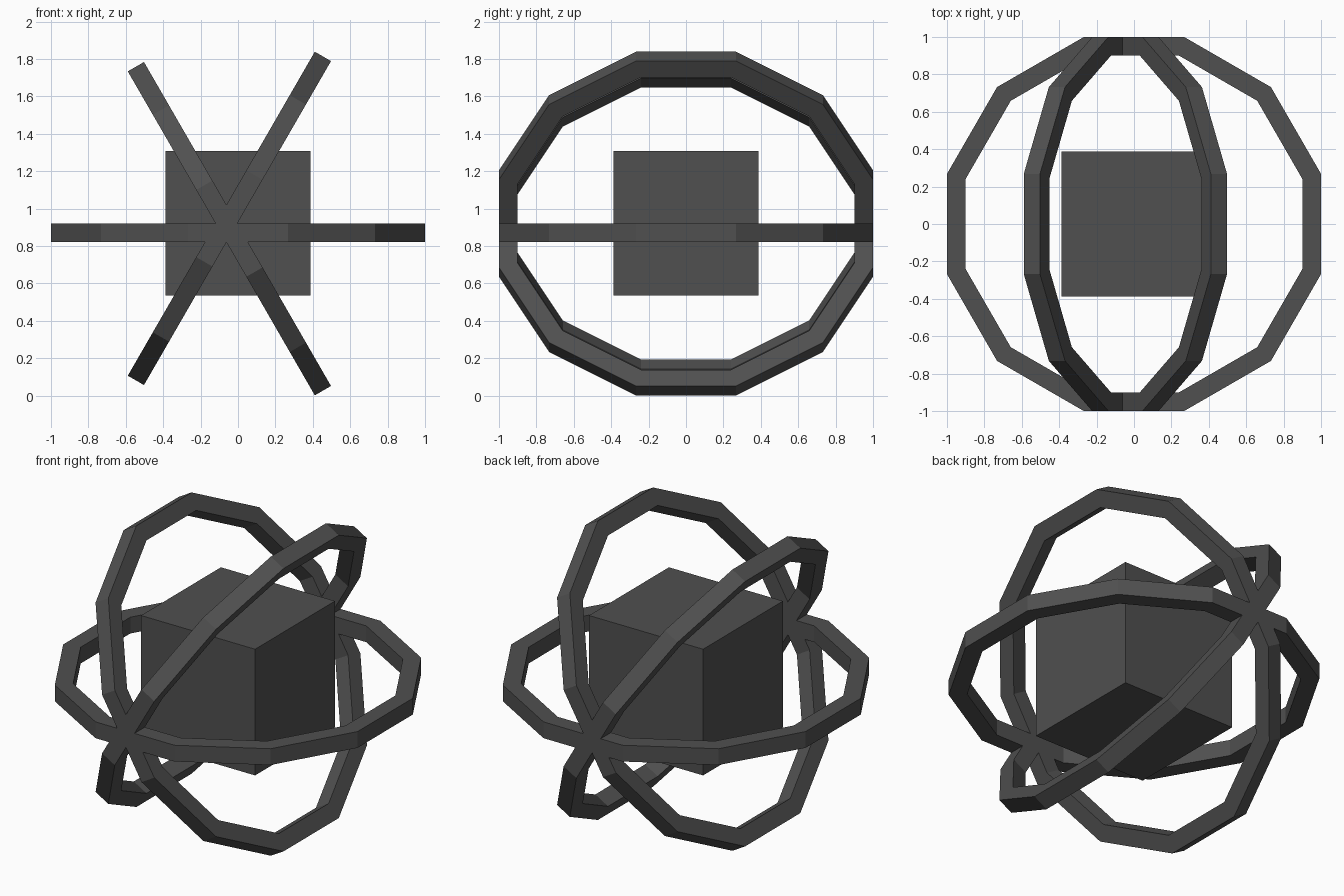
import bpy, bmesh, math

if "Cube" in bpy.data.objects:
    bpy.data.objects.remove(bpy.data.objects["Cube"])

SIDES = 12
OUTER, INNER, HALF_THICK = 1.0, 0.9, 0.05   # apothems of the ring and half its depth

grey = bpy.data.materials.new("dark_grey")
grey.diffuse_color = (0.08, 0.08, 0.08, 1)
grey.use_nodes = True
grey.node_tree.nodes["Principled BSDF"].inputs["Base Color"].default_value = grey.diffuse_color


def finish(bm, name, location, tilt=0.0):
    bmesh.ops.recalc_face_normals(bm, faces=bm.faces)
    mesh = bpy.data.meshes.new(name)
    bm.to_mesh(mesh)
    bm.free()
    mesh.materials.append(grey)
    obj = bpy.data.objects.new(name, mesh)
    obj.location = location
    obj.rotation_euler = (0, math.radians(tilt), 0)
    bpy.context.collection.objects.link(obj)
    return obj


def ring(name, location, tilt):
    # Square-section twelve-sided band with flats on the x and y axes
    bm = bmesh.new()
    section = [(OUTER, -HALF_THICK), (OUTER, HALF_THICK),
               (INNER, HALF_THICK), (INNER, -HALF_THICK)]
    grow = 1 / math.cos(math.pi / SIDES)
    loops = []
    for i in range(SIDES):
        a = (i + 0.5) * math.tau / SIDES
        loops.append([bm.verts.new((r * grow * math.cos(a), r * grow * math.sin(a), z))
                      for r, z in section])
    for i in range(SIDES):
        p, q = loops[i], loops[(i + 1) % SIDES]
        for k in range(4):
            n = (k + 1) % 4
            bm.faces.new((p[k], q[k], q[n], p[n]))
    return finish(bm, name, location, tilt)


# Central cube
bm = bmesh.new()
bmesh.ops.create_cube(bm, size=0.775)
finish(bm, "core_cube", (0, 0, 0.922))

# One level ring and two tilted rings crossing at front and back
ring("level_ring", (0, 0, 0.872), 0)
ring("right_leaning_ring", (-0.046, 0, 0.948), -60)
ring("left_leaning_ring", (-0.046, 0, 0.893), 60)
